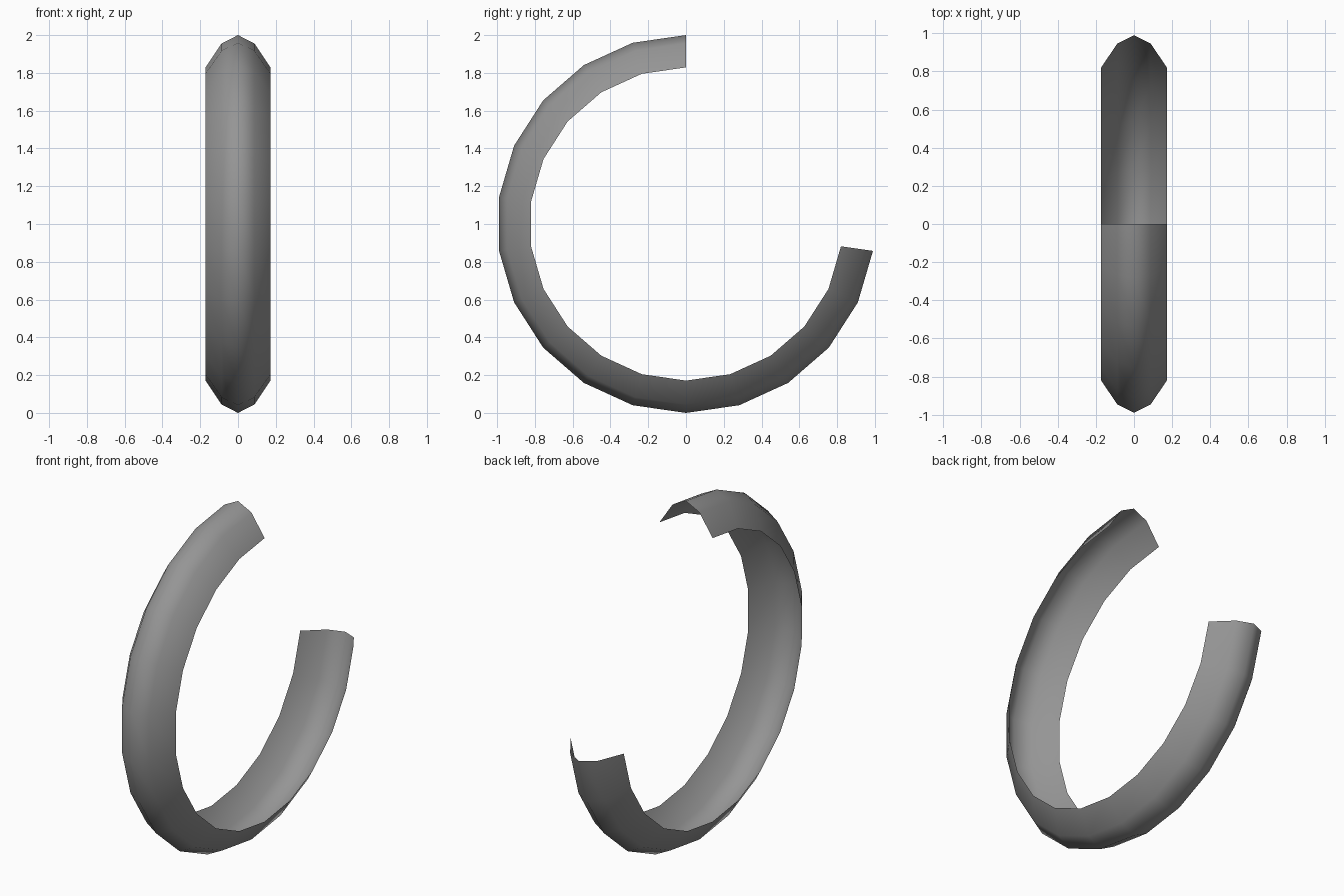
import bpy, bmesh
from math import sin, cos, tau

cube = bpy.data.objects.get("Cube")
if cube:
    bpy.data.objects.remove(cube, do_unlink=True)

# Plain grey material
grey = bpy.data.materials.new("grey")
grey.use_nodes = True
colour = (0.3, 0.3, 0.3, 1)
grey.diffuse_color = colour
grey.node_tree.nodes["Principled BSDF"].inputs["Base Color"].default_value = colour

# Open channel profile (x, radius), swept forward from the top around the ring
PROFILE = [(-0.172, 0.829), (-0.087, 0.956), (0, 1), (0.087, 0.956), (0.172, 0.829)]
SIDES, SEGMENTS = 22, 16

bm = bmesh.new()
rings = []
for k in range(SEGMENTS + 1):
    a = tau * k / SIDES
    rings.append([bm.verts.new((x, -r * sin(a), 1 + r * cos(a))) for x, r in PROFILE])
for a, b in zip(rings, rings[1:]):
    for j in range(len(PROFILE) - 1):
        face = bm.faces.new((a[j], b[j], b[j + 1], a[j + 1]))
        face.smooth = True

mesh = bpy.data.meshes.new("open_ring_band")
bm.to_mesh(mesh)
bm.free()
mesh.materials.append(grey)
band = bpy.data.objects.new("open_ring_band", mesh)
bpy.context.collection.objects.link(band)
